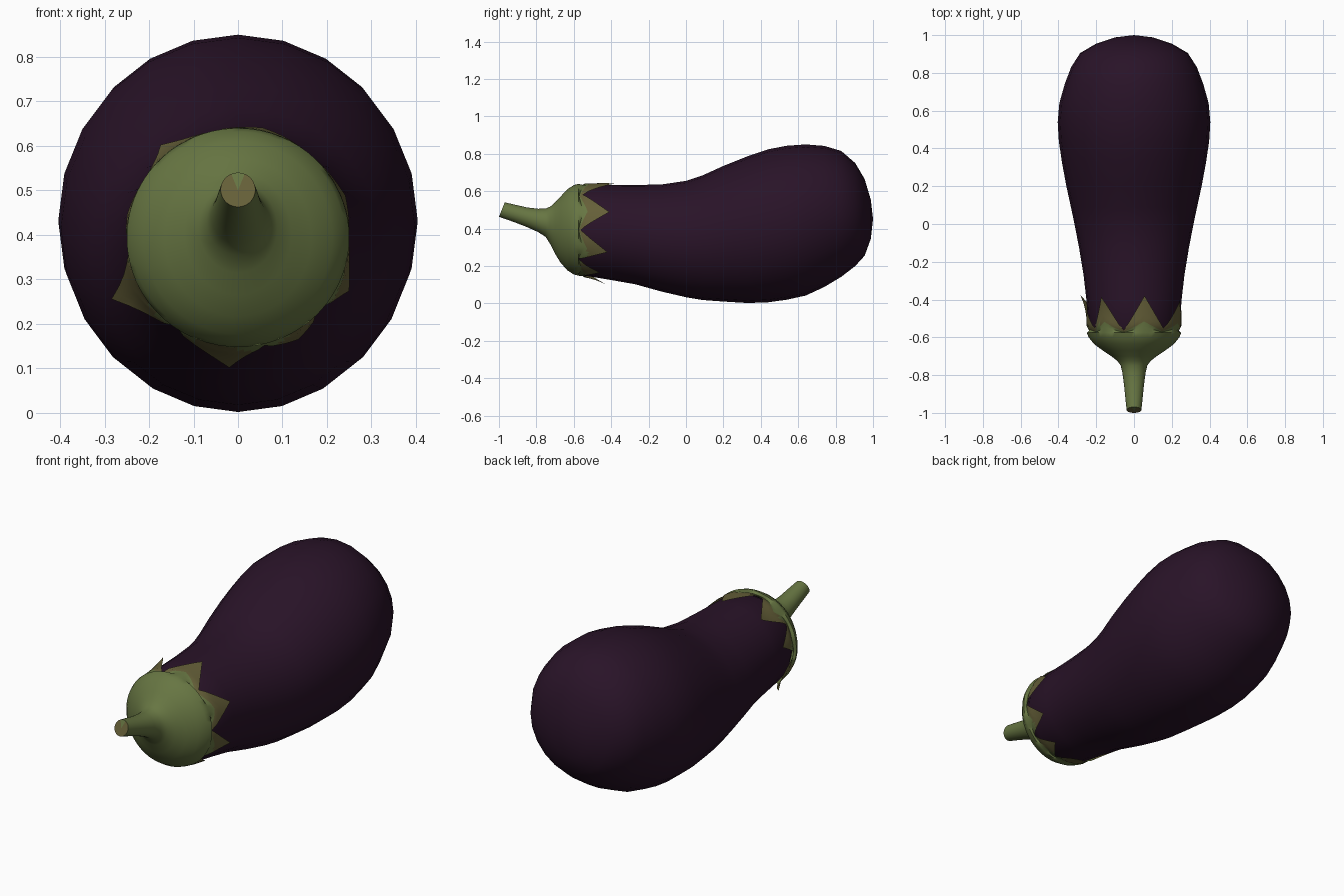
import bpy, bmesh, math

if "Cube" in bpy.data.objects:
    bpy.data.objects.remove(bpy.data.objects["Cube"])


def material(name, rgb):
    m = bpy.data.materials.new(name)
    m.diffuse_color = (*rgb, 1)
    m.use_nodes = True
    m.node_tree.nodes["Principled BSDF"].inputs["Base Color"].default_value = m.diffuse_color
    return m


purple = material("deep_purple", (0.022, 0.0065, 0.021))
green = material("stalk_green", (0.135, 0.18, 0.055))
olive = material("dry_olive", (0.13, 0.115, 0.04))

# Body stations: y, top z, bottom z, half width
BODY = [(-0.66, 0.50, 0.28, 0.11), (-0.60, 0.60, 0.18, 0.21), (-0.54, 0.632, 0.148, 0.242),
        (-0.40, 0.634, 0.125, 0.252), (-0.27, 0.633, 0.102, 0.267), (-0.13, 0.636, 0.063, 0.29),
        (0.0, 0.655, 0.033, 0.315), (0.09, 0.685, 0.018, 0.334), (0.2, 0.735, 0.01, 0.358),
        (0.33, 0.787, 0.002, 0.382), (0.44, 0.824, 0.006, 0.398), (0.54, 0.843, 0.02, 0.404),
        (0.64, 0.85, 0.042, 0.395), (0.74, 0.842, 0.088, 0.367), (0.83, 0.815, 0.142, 0.333),
        (0.905, 0.75, 0.2, 0.285), (0.955, 0.665, 0.255, 0.2), (0.988, 0.555, 0.345, 0.1)]
# Stalk and cap stations, same layout
CAP = [(-0.985, 0.54, 0.463, 0.039), (-0.92, 0.529, 0.435, 0.046), (-0.85, 0.513, 0.408, 0.053),
       (-0.79, 0.506, 0.381, 0.061), (-0.75, 0.507, 0.355, 0.07), (-0.725, 0.518, 0.315, 0.088),
       (-0.70, 0.54, 0.265, 0.12), (-0.67, 0.572, 0.217, 0.165), (-0.635, 0.61, 0.177, 0.212),
       (-0.60, 0.632, 0.155, 0.24), (-0.575, 0.64, 0.148, 0.25)]
# Sepals: tip angle clockwise from the top, tip y, outward curl
SEPALS = [(12, -0.38, 0.004), (66, -0.41, 0.004), (113, -0.42, 0.012), (148, -0.46, 0.0),
          (184, -0.43, 0.02), (247, -0.375, 0.045), (284, -0.46, 0.0), (322, -0.385, 0.02)]


def point(station, a, grow=0.0):
    y, top, bottom, rx = station
    return ((rx + grow) * math.sin(a), y,
            (top + bottom) / 2 + ((top - bottom) / 2 + grow) * math.cos(a))


def body_at(y):
    for s, t in zip(BODY, BODY[1:]):
        if y <= t[0]:
            k = (y - s[0]) / (t[0] - s[0])
            return tuple(p + (q - p) * k for p, q in zip(s, t))


def loft(name, rows, start, end, mats, rule):
    bm = bmesh.new()
    rings = [[bm.verts.new(p) for p in row] for row in rows]
    n = len(rings[0])
    for r, s in zip(rings, rings[1:]):
        for i in range(n):
            bm.faces.new((r[i], r[(i + 1) % n], s[(i + 1) % n], s[i]))
    for ring, tip in ((rings[0], start), (rings[-1], end)):
        if tip:
            v = bm.verts.new(tip)
            for i in range(n):
                bm.faces.new((ring[i], ring[(i + 1) % n], v))
    bmesh.ops.recalc_face_normals(bm, faces=bm.faces)
    for f in bm.faces:
        f.material_index = rule(f.calc_center_median())
    me = bpy.data.meshes.new(name)
    bm.to_mesh(me)
    bm.free()
    ob = bpy.data.objects.new(name, me)
    bpy.context.collection.objects.link(ob)
    for m in mats:
        me.materials.append(m)
    bpy.ops.object.select_all(action='DESELECT')
    ob.select_set(True)
    bpy.context.view_layer.objects.active = ob
    bpy.ops.object.shade_smooth_by_angle(angle=math.radians(50))
    return ob


# Fruit body
SIDES = 24
angles = [2 * math.pi * i / SIDES for i in range(SIDES)]
loft("fruit_body", [[point(s, a) for a in angles] for s in BODY],
     (0, -0.68, 0.40), (0, 1.0, 0.45), [purple], lambda c: 0)

# Sepal outline: angle, edge y and curl for every column of the cap
columns = []
STEPS = 10
for i, (a0, y0, c0) in enumerate(SEPALS):
    a1, y1, c1 = SEPALS[(i + 1) % len(SEPALS)]
    a1 += 360 if a1 < a0 else 0
    valley = -0.55 - 0.012 * (i % 3)
    for k in range(STEPS):
        u = k / STEPS
        tip, curl = (y0, c0) if u < 0.5 else (y1, c1)
        w = abs(1 - 2 * u)
        columns.append((math.radians(a0 + (a1 - a0) * u), valley + (tip - valley) * w ** 1.15,
                        curl * w ** 3))

# Stalk, cap and sepals as one skin; the stalk end is cut at a slant
rows = [[point(s, a) for a, _, _ in columns] for s in CAP]
rows[0] = [(x, y + (z - 0.5) * 0.4, z) for x, y, z in rows[0]]
for t in (0.15, 0.3, 0.5, 0.7, 0.85, 1.0):
    row = []
    for a, edge, curl in columns:
        y = CAP[-1][0] + (edge - CAP[-1][0]) * t
        row.append(point(body_at(y), a, 0.009 + curl * t ** 3))
    rows.append(row)


def cap_colour(c):
    a = math.atan2(c.x, c.z - 0.39)
    return int(c.y > -0.545 + 0.022 * math.sin(7 * a) or c.y < -0.975)


loft("stalk_and_sepals", rows, (0, -0.985, 0.5), None, [green, olive], cap_colour)
